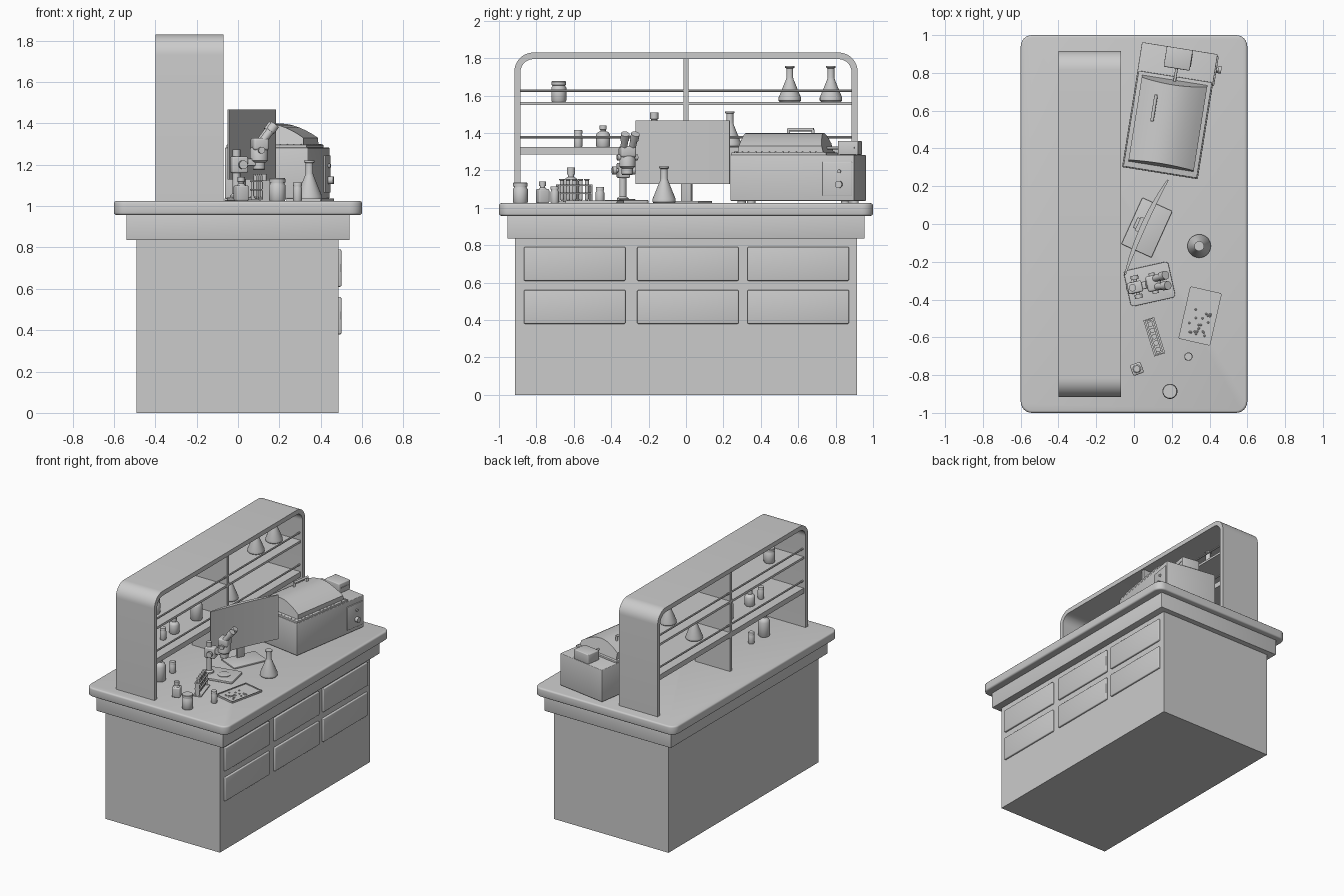
import bpy, bmesh, math, random
from mathutils import Matrix, Vector

if "Cube" in bpy.data.objects:
    bpy.data.objects.remove(bpy.data.objects["Cube"])

random.seed(4)
I = Matrix.Identity(4)
TOP = 1.025


def place(x, y, z=0.0, deg=0.0):
    return Matrix.Translation((x, y, z)) @ Matrix.Rotation(math.radians(deg), 4, 'Z')


def finish(name, bm, M=I):
    bmesh.ops.recalc_face_normals(bm, faces=bm.faces)
    me = bpy.data.meshes.new(name)
    bm.to_mesh(me)
    bm.free()
    ob = bpy.data.objects.new(name, me)
    ob.matrix_world = M
    bpy.context.collection.objects.link(ob)
    return ob


def box(name, lo, hi, M=I, bevel=0.0, upright=0.0):
    """Box from corner to corner; upright rounds only the vertical edges."""
    bm = bmesh.new()
    bmesh.ops.create_cube(bm, size=1)
    for v in bm.verts:
        v.co = [lo[i] + (v.co[i] + 0.5) * (hi[i] - lo[i]) for i in range(3)]
    if upright:
        es = [e for e in bm.edges if abs(e.verts[0].co.z - e.verts[1].co.z) > 1e-6]
        bmesh.ops.bevel(bm, geom=es, offset=upright, segments=6, profile=0.5, affect='EDGES')
    if bevel:
        es = [e for e in bm.edges if e.calc_face_angle(0) > 0.6]
        bmesh.ops.bevel(bm, geom=es, offset=bevel, segments=3, profile=0.5, affect='EDGES')
    return finish(name, bm, M)


def prism(name, pts, depth, M=I):
    """Flat outline extruded along its local z."""
    bm = bmesh.new()
    f = bm.faces.new([bm.verts.new((a, b, 0)) for a, b in pts])
    r = bmesh.ops.extrude_face_region(bm, geom=[f])
    bmesh.ops.translate(bm, vec=(0, 0, depth), verts=[v for v in r['geom'] if isinstance(v, bmesh.types.BMVert)])
    return finish(name, bm, M)


def lathe(name, prof, M=I, n=28):
    """Turned shape from (radius, height) points, capped at both ends."""
    bm = bmesh.new()
    rings = [[bm.verts.new((r * math.cos(2 * math.pi * k / n), r * math.sin(2 * math.pi * k / n), z))
              for k in range(n)] for r, z in prof]
    for a, b in zip(rings, rings[1:]):
        for k in range(n):
            bm.faces.new((a[k], a[(k + 1) % n], b[(k + 1) % n], b[k]))
    bm.faces.new(rings[0])
    bm.faces.new(rings[-1])
    return finish(name, bm, M)


def rod(name, p, q, r, M=I, n=16, r2=None):
    p, q = Vector(p), Vector(q)
    R = (q - p).to_track_quat('Z', 'Y').to_matrix().to_4x4()
    return lathe(name, [(r, 0), (r2 or r, (q - p).length)], M @ Matrix.Translation(p) @ R, n)


def flask(name, x, y, z, h=0.19, r=0.06):
    lathe(name, [(r * .9, 0), (r, .006), (r, .022), (r * .35, h * .62), (r * .3, h * .68), (r * .3, h - .012),
                 (r * .42, h - .008), (r * .42, h)], place(x, y, z))


def jar(name, x, y, z, h=0.11, r=0.04):
    lathe(name, [(r * .9, 0), (r, .006), (r, h * .68), (r * .85, h * .76), (r * .85, h * .8),
                 (r * .97, h * .81), (r * .97, h * .97), (r * .9, h)], place(x, y, z))


def bottle(name, x, y, z, h=0.11, r=0.035):
    lathe(name, [(r * .9, 0), (r, .006), (r, h * .58), (r * .8, h * .68), (r * .4, h * .74), (r * .4, h * .8),
                 (r * .52, h * .81), (r * .52, h)], place(x, y, z))


# Bench body
box("cabinet", (-.49, -.913, 0), (.485, .913, .84))
box("apron", (-.54, -.955, .835), (.54, .955, .96), bevel=.004)
box("countertop", (-.6, -1, .957), (.6, 1, TOP), upright=.06, bevel=.012)
for row, (z0, z1) in enumerate([(.38, .56), (.61, .79)]):
    for col, y in enumerate([-.595, .01, .6]):
        box(f"drawer_{row}_{col}", (.48, y - .271, z0), (.5, y + .271, z1), bevel=.006)

# Shelf unit: rounded arch extruded in depth
def arch(half, top, r):
    pts = [(-half, TOP - .003)]
    for cy, a0 in ((-half + r, 180), (half - r, 90)):
        pts += [(cy + r * math.cos(math.radians(a0 - 9 * i)), top - r + r * math.sin(math.radians(a0 - 9 * i)))
                for i in range(11)]
    return pts + [(half, TOP - .003)]


YZ = Matrix(((0, 0, 1, -.4), (1, 0, 0, 0), (0, 1, 0, 0), (0, 0, 0, 1)))
prism("shelf_arch", arch(.917, 1.83, .1) + arch(.885, 1.795, .07)[::-1], .33, YZ)
box("shelf_divider", (-.385, -.013, TOP), (-.085, .013, 1.8))
box("lower_shelf", (-.385, -.89, 1.285), (-.085, .89, 1.325))
box("upper_shelf", (-.385, -.89, 1.55), (-.085, .89, 1.567))
for i, x in enumerate((-.375, -.095)):
    for j, z in enumerate((1.378, 1.625)):
        rod(f"shelf_rail_{i}_{j}", (x, -.89, z), (x, .89, z), .007, n=10)

# Glassware
SX = -.235
jar("upper_jar", SX, -.68, 1.567)
flask("upper_flask_a", SX, .555, 1.567)
flask("upper_flask_b", SX, .775, 1.567)
jar("lower_small_jar", SX, -.577, 1.325, .09, .023)
bottle("lower_bottle", SX, -.443, 1.325, .115, .037)
bottle("lower_tall_bottle", SX, -.17, 1.325, .185, .042)
flask("lower_flask", SX, .235, 1.325)
bottle("tall_bottle", SX, -.615, TOP, .19, .042)
jar("small_jar_back", SX, -.46, TOP, .085, .023)
flask("bench_flask", .345, -.117, TOP, .195, .062)
jar("bench_jar", .19, -.886, TOP, .11, .04)
jar("bench_small_jar", .288, -.702, TOP, .09, .022)
B = place(.015, -.767, TOP, 20)
box("square_bottle", (-.03, -.03, 0), (.03, .03, .075), B, bevel=.008)
lathe("square_bottle_neck", [(.024, .073), (.013, .084), (.013, .092), (.018, .093), (.018, .116)], B)

# Test tube rack
R = place(.107, -.597, TOP, 17)
box("rack_base", (-.03, -.1, 0), (.03, .1, .008), R)
for s in (-1, 1):
    box(f"rack_end_{s}", (-.018, s * .092 - .004, .008), (.018, s * .092 + .004, .1), R)
    for z in (.05, .092):
        box(f"rack_rail_{s}_{z}", (s * .017 - .005, -.096, z), (s * .017 + .005, .096, z + .008), R)
for i in range(5):
    lathe(f"test_tube_{i}", [(.004, .012), (.009, .018), (.011, .026), (.011, .122), (.014, .123), (.014, .13)],
          R @ Matrix.Translation((0, -.07 + .035 * i, 0)), 14)

# Specimen tray with raised rim and scattered bits
T = place(.35, -.487, TOP, -12.8)
box("tray", (-.086, -.142, 0), (.086, .142, .006), T, upright=.012)
for s in (-1, 1):
    box(f"tray_side_{s}", (s * .083 - .003, -.138, 0), (s * .083 + .003, .138, .013), T)
    box(f"tray_end_{s}", (-.082, s * .139 - .003, 0), (.082, s * .139 + .003, .013), T)
for i in range(22):
    c = T @ Matrix.Translation((random.uniform(-.055, .06), random.uniform(-.11, .04), .006))
    lathe(f"specimen_{i}", [(.006, 0), (.006, .003), (.003, .006)], c, 8)

# Monitor: gently curved screen on a stand
M = place(.066, -.018, 0, -24.3)
ys = [-.276 + .552 * i / 12 for i in range(13)]
bow = [1 - (y / .276) ** 2 for y in ys]
prism("monitor_screen", [(.004 - .008 * b, y) for y, b in zip(ys, bow)] +
      [(-.004 - .028 * b, y) for y, b in zip(ys[::-1], bow)], .34, M @ Matrix.Translation((0, 0, 1.128)))
box("monitor_base", (-.085, -.135, TOP), (.09, .135, TOP + .012), M, bevel=.004)
box("monitor_post", (-.065, -.03, TOP + .01), (-.042, .03, 1.3), M, bevel=.003)
box("monitor_mount", (-.05, -.04, 1.23), (-.022, .04, 1.31), M)

# Microscope
S = place(.082, -.318, TOP, 12.5)
box("microscope_base", (-.121, -.097, 0), (.121, .097, .016), S, upright=.018, bevel=.003)
lathe("microscope_stage", [(.045, .015), (.045, .02), (.04, .021)], S @ Matrix.Translation((.02, 0, 0)))
rod("microscope_column", (-.092, 0, .014), (-.092, 0, .25), .019, S, 20)
lathe("column_foot", [(.032, .014), (.032, .025), (.02, .035)], S @ Matrix.Translation((-.092, 0, 0)))
box("focus_block", (-.118, -.03, .135), (-.04, .03, .215), S, bevel=.008)
box("microscope_arm", (-.05, -.02, .17), (.02, .02, .205), S, bevel=.004)
rod("focus_axle", (-.07, -.05, .175), (-.07, .05, .175), .01, S)
for s in (-1, 1):
    rod(f"focus_knob_{s}", (-.07, s * .04, .175), (-.07, s * .062, .175), .021, S, 20)
    rod(f"zoom_knob_{s}", (.022, s * .035, .245), (.022, s * .056, .245), .016, S, 20)
    rod(f"eye_tube_{s}", (.03, s * .022, .285), (.075, s * .026, .345), .019, S, 20)
    rod(f"eyepiece_{s}", (.07, s * .026, .338), (.094, s * .028, .37), .023, S, 20)
lathe("microscope_body", [(.026, .15), (.03, .155), (.03, .185), (.043, .195), (.043, .25), (.036, .262)],
      S @ Matrix.Translation((.02, 0, 0)))
box("microscope_head", (-.015, -.042, .245), (.062, .042, .305), S, bevel=.012)

# Bench machine: box with arched lid, hinge block and side control panel
C = place(.19, .6, 0, -9.1)
box("machine_body", (-.203, -.335, 1.037), (.203, .335, 1.283), C, bevel=.005)
for sx in (-1, 1):
    for sy in (-1, 1):
        rod(f"machine_foot_{sx}_{sy}", (sx * .16, sy * .28, TOP), (sx * .16, sy * .28, 1.04), .022, C)
box("lid_flange", (-.197, -.33, 1.28), (.197, .183, 1.297), C, bevel=.003)
lid = [(-.175, 1.29), (-.175, 1.345)]
for i in range(1, 12):
    t = i / 12
    lid.append((-.175 + .35 * t, 1.345 + .062 * math.sin(math.pi * t) ** .9 - .015 * t))
lid += [(.175, 1.33), (.175, 1.29)]
XZ = Matrix(((1, 0, 0, 0), (0, 0, -1, .165), (0, 1, 0, 0), (0, 0, 0, 1)))
ob = prism("lid", lid, .465, C @ XZ)
# taper the two end walls of the lid inward
for v in ob.data.vertices:
    rise = (v.co.y - 1.29) / .11
    v.co.z += .028 * rise * (1 if v.co.z < .2 else -.6)
rod("lid_handle_grip", (-.085, -.07, 1.418), (-.085, .07, 1.418), .009, C)
for s in (-1, 1):
    rod(f"lid_handle_post_{s}", (-.085, s * .066, 1.37), (-.085, s * .066, 1.418), .009, C)
# flange screws
for i in range(14):
    for s in (-1, 1):
        y = -.31 + .475 * i / 13
        rod(f"flange_screw_{i}_{s}", (s * .187, y, 1.296), (s * .187, y, 1.3), .004, C, 8)
for i in range(11):
    x = -.165 + .033 * i
    rod(f"flange_end_screw_{i}", (x, -.317, 1.296), (x, -.317, 1.3), .004, C, 8)
box("hinge_block", (-.07, .225, 1.283), (.07, .335, 1.358), C, bevel=.006)
rod("hinge_rod", (0, .15, 1.32), (0, .24, 1.32), .007, C)
box("hinge_slot", (.068, .245, 1.318), (.073, .315, 1.326), C)
box("control_panel", (.2, .165, 1.065), (.21, .325, 1.245), C, bevel=.003)
rod("control_dial", (.205, .255, 1.125), (.235, .255, 1.125), .019, C, 20)
rod("control_button", (.205, .255, 1.195), (.22, .255, 1.195), .01, C)

bpy.context.view_layer.update()
for o in bpy.data.objects:
    o.select_set(True)
bpy.context.view_layer.objects.active = bpy.data.objects["countertop"]
bpy.ops.object.shade_smooth_by_angle(angle=math.radians(35))
